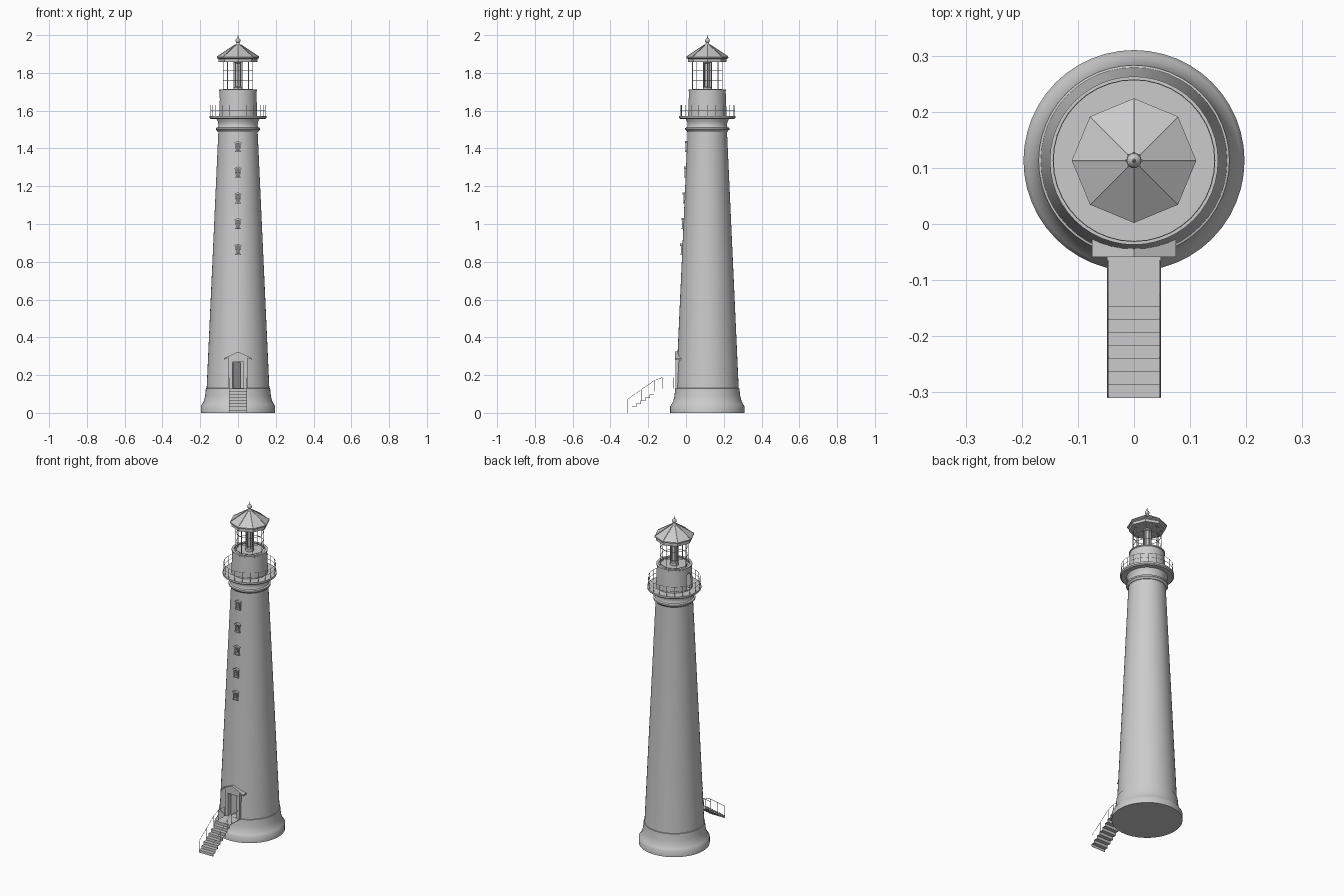
import bpy, bmesh, math
from mathutils import Vector, Matrix

if "Cube" in bpy.data.objects:
    bpy.data.objects.remove(bpy.data.objects["Cube"])

CY = 0.113          # tower axis lies at x=0, y=CY
TAU = 2 * math.pi


def finish(name, bm, smooth=True):
    bmesh.ops.remove_doubles(bm, verts=bm.verts, dist=1e-6)
    bmesh.ops.recalc_face_normals(bm, faces=bm.faces)
    me = bpy.data.meshes.new(name)
    bm.to_mesh(me)
    bm.free()
    ob = bpy.data.objects.new(name, me)
    bpy.context.collection.objects.link(ob)
    if smooth:
        bpy.ops.object.select_all(action='DESELECT')
        ob.select_set(True)
        bpy.context.view_layer.objects.active = ob
        bpy.ops.object.shade_smooth_by_angle(angle=math.radians(35))
    return ob


def lathe(name, profile, n=48, smooth=True):
    bm = bmesh.new()
    rings = []
    for r, z in profile:
        if r == 0:
            rings.append([bm.verts.new((0, CY, z))] * n)
        else:
            rings.append([bm.verts.new((r * math.cos(TAU * i / n), CY + r * math.sin(TAU * i / n), z))
                          for i in range(n)])
    for a, b in zip(rings, rings[1:]):
        for i in range(n):
            j = (i + 1) % n
            bm.faces.new(list(dict.fromkeys((a[i], a[j], b[j], b[i]))))
    return finish(name, bm, smooth)


def box(bm, x0, x1, y0, y1, z0, z1):
    m = Matrix.Translation(((x0 + x1) / 2, (y0 + y1) / 2, (z0 + z1) / 2)) @ \
        Matrix.Diagonal((x1 - x0, y1 - y0, z1 - z0, 1))
    return bmesh.ops.create_cube(bm, size=1, matrix=m)['verts']


def prism(bm, pts, y0, y1):
    a = [bm.verts.new((x, y0, z)) for x, z in pts]
    b = [bm.verts.new((x, y1, z)) for x, z in pts]
    bm.faces.new(a)
    bm.faces.new(b[::-1])
    for i in range(len(pts)):
        j = (i + 1) % len(pts)
        bm.faces.new((a[i], b[i], b[j], a[j]))


def bar(bm, p, q, r):
    p, q = Vector(p), Vector(q)
    d = q - p
    m = Matrix.Translation((p + q) / 2) @ d.to_track_quat('Z', 'Y').to_matrix().to_4x4()
    bmesh.ops.create_cone(bm, cap_ends=True, segments=6, radius1=r, radius2=r, depth=d.length, matrix=m)


def around(r, z, n):
    return [Vector((r * math.cos(TAU * i / n), CY + r * math.sin(TAU * i / n), z)) for i in range(n)]


def hoop(bm, r, z, n, t):
    pts = around(r, z, n)
    for i in range(n):
        bar(bm, pts[i], pts[(i + 1) % n], t)


def cut(target, bm):
    cutter = finish("cutter", bm, False)
    cutter.hide_render = True
    mod = target.modifiers.new("openings", 'BOOLEAN')
    mod.operation, mod.solver, mod.object = 'DIFFERENCE', 'EXACT', cutter
    bpy.context.view_layer.objects.active = target
    bpy.ops.object.modifier_apply(modifier=mod.name)
    bpy.data.objects.remove(cutter)


def surface_y(z):
    return CY - (0.166 - 0.062 * (z - 0.13) / 1.36)


# Tower shaft with flared foot
tower = lathe("tower", [(0, 0), (0.197, 0), (0.197, 0.035), (0.19, 0.045), (0.18, 0.065), (0.174, 0.09),
                        (0.17, 0.13), (0.166, 0.131), (0.104, 1.49), (0.104, 1.53), (0, 1.53)])
windows = [0.865 + 0.136 * i for i in range(5)]
holes = bmesh.new()
box(holes, -0.03, 0.03, -0.1, 0.03, 0.1315, 0.27)
for z in windows:
    y = surface_y(z)
    box(holes, -0.010, 0.010, y - 0.03, y + 0.02, z - 0.02, z + 0.018)
cut(tower, holes)

# Collar below the gallery, and gallery deck
lathe("collar", [(0.09, 1.485), (0.107, 1.488), (0.112, 1.496), (0.117, 1.499), (0.117, 1.508),
                 (0.108, 1.512), (0.104, 1.52), (0.106, 1.54), (0.115, 1.557), (0.09, 1.557), (0.09, 1.485)])
lathe("gallery_deck", [(0, 1.556), (0.143, 1.556), (0.15, 1.562), (0.15, 1.573), (0, 1.573)])

# Gallery railing
bm = bmesh.new()
for p in around(0.144, 1.57, 20):
    bar(bm, p, p + Vector((0, 0, 0.06)), 0.0015)
for z in (1.602, 1.63):
    hoop(bm, 0.144, z, 40, 0.001)
finish("gallery_railing", bm)

# Watch room drum with arched side doorway
drum = lathe("watch_room", [(0, 1.57), (0.102, 1.57), (0.097, 1.703), (0.1, 1.705), (0.1, 1.712),
                            (0.086, 1.712), (0.086, 1.704), (0, 1.704)])
bm = bmesh.new()
arch = [(-0.02, 1.576), (0.02, 1.576)] + \
       [(0.02 * math.cos(math.pi * i / 8), 1.655 + 0.02 * math.sin(math.pi * i / 8)) for i in range(9)]
prism(bm, arch, -0.12, -0.05)
bmesh.ops.rotate(bm, verts=bm.verts, cent=(0, 0, 0), matrix=Matrix.Rotation(-math.pi / 2, 3, 'Z'))
bmesh.ops.translate(bm, verts=bm.verts, vec=(0, CY, 0))
cut(drum, bm)

# Lantern cage
bm = bmesh.new()
for p in around(0.079, 1.703, 8):
    bar(bm, p, p + Vector((0, 0, 0.16)), 0.002)
for z in (1.712, 1.762, 1.812, 1.858):
    hoop(bm, 0.079, z, 8, 0.0015)
finish("lantern_cage", bm)

# Lamp and its surrounding rods
lathe("lamp", [(0, 1.7), (0.024, 1.7), (0.024, 1.722), (0.014, 1.727), (0.014, 1.85), (0.02, 1.855),
               (0.02, 1.865), (0, 1.865)], 16)
bm = bmesh.new()
for p in around(0.021, 1.72, 8):
    bar(bm, p, p + Vector((0, 0, 0.145)), 0.0025)
finish("lamp_rods", bm)

# Octagonal roof with ridge ribs and finial
lathe("roof", [(0, 1.862), (0.09, 1.858), (0.102, 1.858), (0.102, 1.874), (0.111, 1.878), (0.111, 1.885),
               (0.016, 1.948), (0, 1.95)], 8, False)
bm = bmesh.new()
for p, q in zip(around(0.11, 1.886, 8), around(0.014, 1.95, 8)):
    bar(bm, p, q, 0.0018)
finish("roof_ribs", bm)
lathe("finial", [(0, 1.94), (0.016, 1.945), (0.008, 1.955)] +
      [(0.013 * math.sin(math.pi * i / 10), 1.971 - 0.013 * math.cos(math.pi * i / 10)) for i in range(2, 9)] +
      [(0.003, 1.986), (0.001, 2.0), (0, 2.0)], 20)

# Gabled window surrounds
bm = bmesh.new()
for z in windows:
    y = surface_y(z)
    f, b = y - 0.007, y + 0.008
    for s in (-1, 1):
        x = sorted((s * 0.009, s * 0.015))
        box(bm, *x, f, b, z - 0.022, z + 0.018)
    box(bm, -0.017, 0.017, f - 0.003, b, z - 0.028, z - 0.021)
    prism(bm, [(-0.019, z + 0.018), (0.019, z + 0.018), (0.019, z + 0.022), (0, z + 0.031), (-0.019, z + 0.022)],
          f - 0.004, b)
    box(bm, -0.0015, 0.0015, y + 0.006, y + 0.009, z - 0.02, z + 0.018)
    box(bm, -0.01, 0.01, y + 0.006, y + 0.009, z - 0.002, z + 0.001)
finish("window_surrounds", bm, False)

# Entrance surround with gable
bm = bmesh.new()
for s in (-1, 1):
    box(bm, *sorted((s * 0.03, s * 0.05)), -0.056, -0.03, 0.13, 0.27)
prism(bm, [(-0.05, 0.27), (0.05, 0.27), (0.05, 0.293), (0, 0.318), (-0.05, 0.293)], -0.055, -0.03)
prism(bm, [(-0.075, 0.281), (0, 0.315), (0.075, 0.281), (0.075, 0.289), (0, 0.324), (-0.075, 0.289)],
      -0.059, -0.025)
finish("entrance_surround", bm, False)

# Door leaf standing ajar
bm = bmesh.new()
leaf = box(bm, 0, 0.056, -0.003, 0.003, 0.133, 0.268)
bmesh.ops.rotate(bm, verts=leaf, cent=(0, 0, 0), matrix=Matrix.Rotation(math.radians(50), 3, 'Z'))
bmesh.ops.translate(bm, verts=leaf, vec=(-0.026, -0.03, 0))
finish("door_leaf", bm, False)

# Entrance stairs: folded plate with landing
N, RUN, RISE = 8, 0.0233, 0.0163
bm = bmesh.new()
for i in range(N):
    y, z = -0.31 + RUN * i, RISE * i
    box(bm, -0.048, 0.048, y, y + 0.002, z, z + RISE)
    far = y + RUN + 0.002 if i < N - 1 else -0.04
    box(bm, -0.048, 0.048, y, far, z + RISE - 0.002, z + RISE)
finish("stairs", bm, False)

# Stair handrails
bm = bmesh.new()
top = RISE * N
posts = [(-0.308, RISE), (-0.238, RISE * 4), (-0.168, RISE * 7), (-0.126, top), (-0.066, top)]
for x in (-0.046, 0.046):
    for y, z in posts:
        bar(bm, (x, y, z), (x, y, z + 0.057), 0.0012)
    for (y0, z0), (y1, z1) in zip(posts, posts[1:]):
        bar(bm, (x, y0, z0 + 0.057), (x, y1, z1 + 0.057), 0.001)
finish("stair_handrails", bm)
